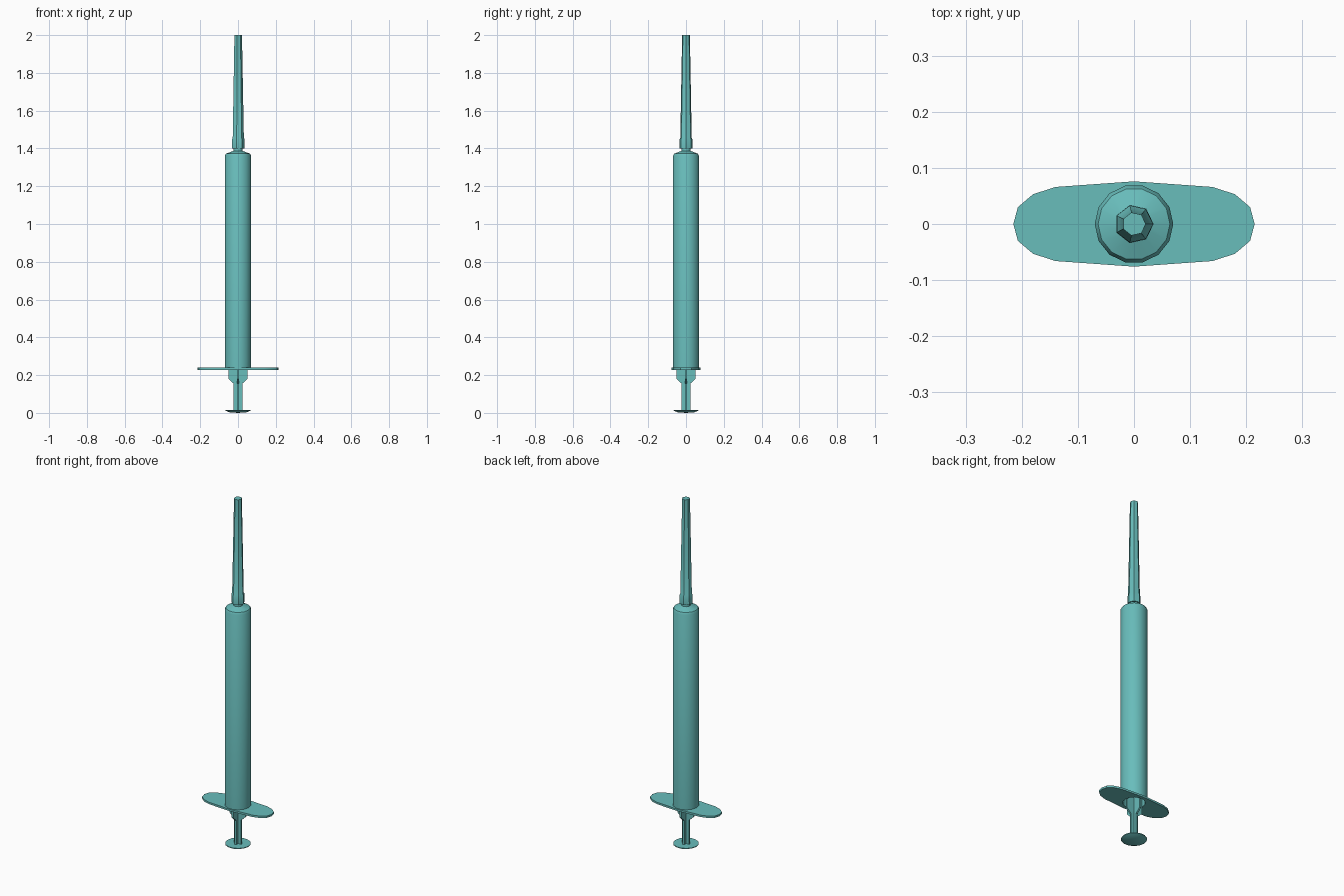
import bpy
import bmesh
from math import cos, sin, tau, radians
from mathutils import Matrix

cube = bpy.data.objects.get("Cube")
if cube:
    bpy.data.objects.remove(cube, do_unlink=True)

teal = bpy.data.materials.new("teal plastic")
teal.use_nodes = True
teal.diffuse_color = (0.14, 0.51, 0.50, 1)
teal.node_tree.nodes["Principled BSDF"].inputs["Base Color"].default_value = teal.diffuse_color


def finish(bm, name):
    bmesh.ops.recalc_face_normals(bm, faces=bm.faces)
    mesh = bpy.data.meshes.new(name)
    bm.to_mesh(mesh)
    bm.free()
    mesh.materials.append(teal)
    obj = bpy.data.objects.new(name, mesh)
    bpy.context.collection.objects.link(obj)
    bpy.ops.object.select_all(action="DESELECT")
    obj.select_set(True)
    bpy.context.view_layer.objects.active = obj
    bpy.ops.object.shade_smooth_by_angle(angle=radians(30))
    return obj


def lathe(name, profile, sides):
    """Revolve a (radius, z) profile; the ends at radius 0 close it."""
    bm = bmesh.new()
    verts = [bm.verts.new((r, 0, z)) for r, z in profile]
    edges = [bm.edges.new(pair) for pair in zip(verts, verts[1:])]
    bmesh.ops.spin(bm, geom=verts + edges, cent=(0, 0, 0), axis=(0, 0, 1),
                   angle=tau, steps=sides, use_duplicate=False)
    bmesh.ops.remove_doubles(bm, verts=bm.verts, dist=0.0001)
    return finish(bm, name)


# Hollow barrel with a chamfered shoulder and a short nozzle
lathe("barrel", [(0.058, 0.228), (0.07, 0.235), (0.07, 1.36), (0.064, 1.372),
                 (0.025, 1.387), (0.025, 1.41), (0, 1.41), (0, 1.36),
                 (0.058, 1.35), (0.058, 0.228)], 14)

# Tapered seven-sided cap with a collar
lathe("tip_cap", [(0, 1.4), (0.035, 1.4), (0.034, 1.45), (0.031, 1.455),
                  (0.021, 2.0), (0, 2.0)], 7)

# Finger flange with a round opening for the plunger
quarter = [(0.215, 0), (0.207, 0.03), (0.18, 0.053), (0.14, 0.066), (0, 0.076)]
half = quarter + [(-x, y) for x, y in quarter[-2::-1]]
outline = half + [(x, -y) for x, y in half[-2:0:-1]]
opening = [(0.058 * cos(tau * i / 14), 0.058 * sin(tau * i / 14)) for i in range(14)]
bm = bmesh.new()
for loop in (outline, opening):
    ring = [bm.verts.new((x, y, 0.228)) for x, y in loop]
    for a, b in zip(ring, ring[1:] + ring[:1]):
        bm.edges.new((a, b))
bmesh.ops.triangle_fill(bm, edges=bm.edges, use_beauty=True, normal=(0, 0, 1))
raised = bmesh.ops.extrude_face_region(bm, geom=bm.faces[:] , use_keep_orig=True)
bmesh.ops.translate(bm, vec=(0, 0, 0.011),
                    verts=[g for g in raised["geom"] if isinstance(g, bmesh.types.BMVert)])
finish(bm, "finger_flange")

# Plunger rod: two crossed ribs that narrow below the barrel
rib = [(0.023, 0.01), (0.023, 0.155), (0.05, 0.18), (0.05, 1.25)]
rib += [(-x, z) for x, z in reversed(rib)]
for index, name in enumerate(("plunger_rib_wide", "plunger_rib_deep")):
    bm = bmesh.new()
    face = bm.faces.new([bm.verts.new((x, -0.005, z)) for x, z in rib])
    grown = bmesh.ops.extrude_face_region(bm, geom=[face], use_keep_orig=True)
    bmesh.ops.translate(bm, vec=(0, 0.01, 0),
                        verts=[g for g in grown["geom"] if isinstance(g, bmesh.types.BMVert)])
    bmesh.ops.rotate(bm, cent=(0, 0, 0), verts=bm.verts,
                     matrix=Matrix.Rotation(index * tau / 4, 3, "Z"))
    finish(bm, name)

# Plunger seal inside the barrel and the thumb disc at the bottom
lathe("plunger_seal", [(0, 1.25), (0.057, 1.25), (0.057, 1.33), (0, 1.34)], 14)
lathe("thumb_disc", [(0, 0), (0.045, 0.003), (0.067, 0.012), (0.067, 0.016), (0, 0.016)], 14)
